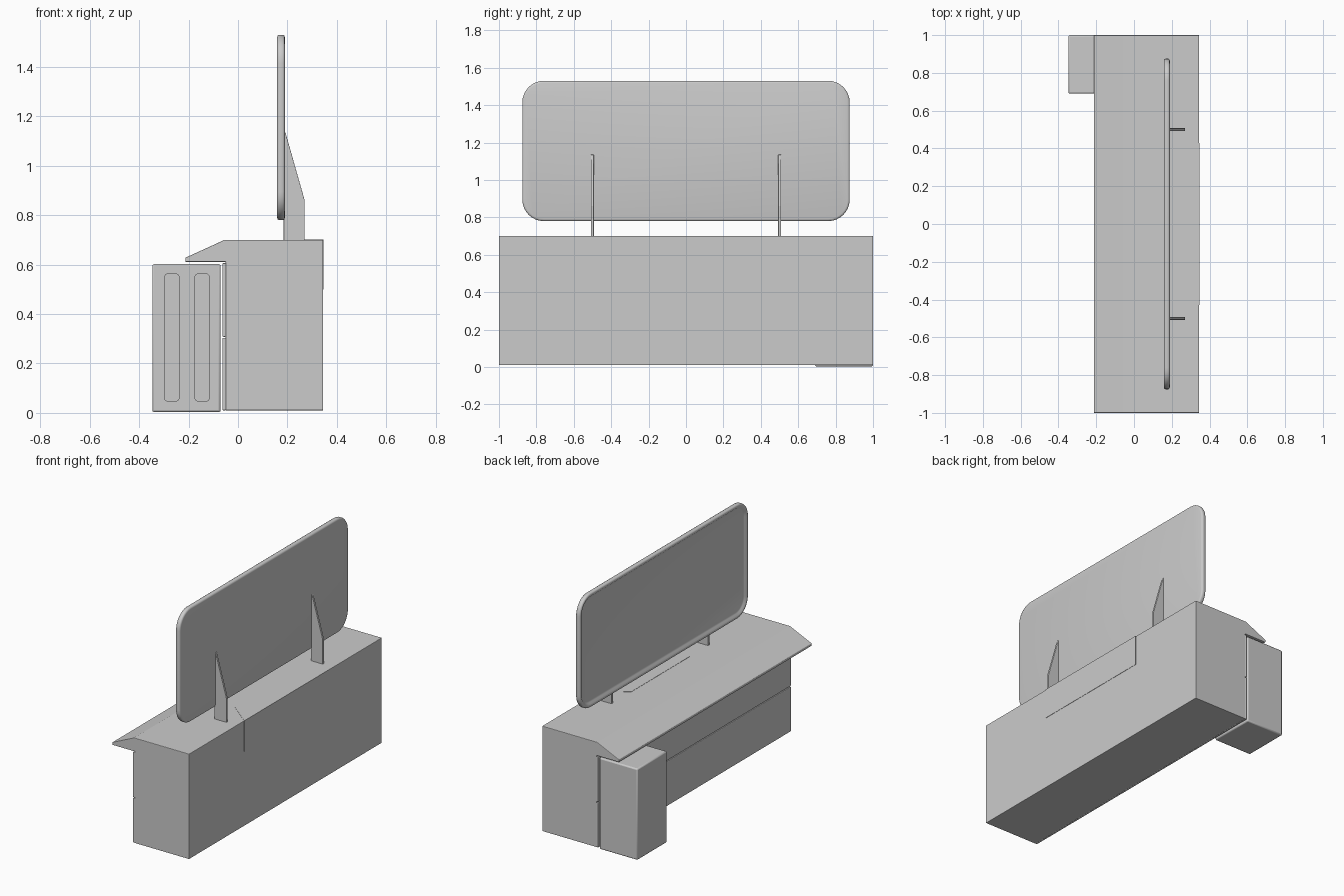
import bpy, bmesh, math

if "Cube" in bpy.data.objects:
    bpy.data.objects.remove(bpy.data.objects["Cube"])


def finish(name, bm, bevel=0.0, segments=2):
    bmesh.ops.recalc_face_normals(bm, faces=bm.faces)
    mesh = bpy.data.meshes.new(name)
    bm.to_mesh(mesh)
    bm.free()
    ob = bpy.data.objects.new(name, mesh)
    bpy.context.collection.objects.link(ob)
    if bevel:
        mod = ob.modifiers.new("bevel", 'BEVEL')
        mod.width, mod.segments = bevel, segments
        mod.limit_method = 'ANGLE'
    return ob


def smooth(ob, angle=35):
    bpy.ops.object.select_all(action='DESELECT')
    bpy.context.view_layer.objects.active = ob
    ob.select_set(True)
    bpy.ops.object.shade_smooth_by_angle(angle=math.radians(angle))


def prism(name, profile, y0, y1, bevel=0.0):
    """Extrude an (x, z) profile along y."""
    bm = bmesh.new()
    face = bm.faces.new([bm.verts.new((x, y0, z)) for x, z in profile])
    ext = bmesh.ops.extrude_face_region(bm, geom=[face])["geom"]
    bmesh.ops.translate(bm, vec=(0, y1 - y0, 0),
                        verts=[v for v in ext if isinstance(v, bmesh.types.BMVert)])
    return finish(name, bm, bevel)


def rect(x0, x1, z0, z1):
    return [(x0, z0), (x1, z0), (x1, z1), (x0, z1)]


def round_rect(w, h, r, n=8):
    """Rounded rectangle outline with half sizes w, h."""
    pts = []
    for k, (sx, sy) in enumerate([(1, 1), (-1, 1), (-1, -1), (1, -1)]):
        for i in range(n + 1):
            a = math.pi / 2 * (k + i / n)
            pts.append((sx * (w - r) + r * math.cos(a), sy * (h - r) + r * math.sin(a)))
    return pts


# Cabinet with sloping overhang along the user side
prism("cabinet_body", [(-0.05, 0.01), (0.345, 0.01), (0.345, 0.70), (-0.055, 0.70),
                       (-0.213, 0.628), (-0.213, 0.611), (-0.05, 0.611)], -1, 1, 0.003)

# Two long fascia panels under the overhang
for name, z0, z1 in (("lower_fascia", 0.01, 0.304), ("upper_fascia", 0.308, 0.606)):
    prism(name, rect(-0.063, -0.048, z0, z1), -1, 1, 0.004)

# Nearly flush inset hatch, tapering inward across the top
bm = bmesh.new()
outline = [(0.347, -0.43), (0.347, 0.43), (0.185, 0.30), (0.185, -0.30)]
rings = [[bm.verts.new((x, y, z)) for x, y in outline] for z in (0.50, 0.7015)]
bm.faces.new(rings[0])
bm.faces.new(rings[1])
for i in range(4):
    j = (i + 1) % 4
    bm.faces.new((rings[0][i], rings[0][j], rings[1][j], rings[1][i]))
finish("hatch_panel", bm)

# Side tower with two slots in its end
tower = prism("side_tower", rect(-0.347, -0.07, 0.003, 0.602), 0.69, 1.0, 0.008)
for i, x in enumerate((-0.268, -0.145)):
    bm = bmesh.new()
    ring = [bm.verts.new((x + px, 0.66, 0.305 + pz))
            for px, pz in round_rect(0.029, 0.257, 0.012, 4)]
    face = bm.faces.new(ring)
    ext = bmesh.ops.extrude_face_region(bm, geom=[face])["geom"]
    bmesh.ops.translate(bm, vec=(0, 0.05, 0),
                        verts=[v for v in ext if isinstance(v, bmesh.types.BMVert)])
    cutter = finish("slot_cutter_%d" % i, bm)
    cutter.hide_render = True
    cutter.hide_set(True)
    mod = tower.modifiers.new("slot", 'BOOLEAN')
    mod.object, mod.operation, mod.solver = cutter, 'DIFFERENCE', 'EXACT'
smooth(tower)

# Screen panel: nested rounded outlines given as (inset, x)
bm = bmesh.new()
steps = [(0.012, 0.190), (0.004, 0.188), (0.0, 0.182), (0.0, 0.167), (0.003, 0.161),
         (0.010, 0.158), (0.020, 0.160), (0.030, 0.168), (0.040, 0.171)]
rings = []
for inset, x in steps:
    rings.append([bm.verts.new((x, y, 1.155 + z)) for y, z in
                  round_rect(0.875 - inset, 0.375 - inset, 0.115 - inset)])
for a, b in zip(rings, rings[1:]):
    for i in range(len(a)):
        j = (i + 1) % len(a)
        bm.faces.new((a[i], a[j], b[j], b[i]))
bm.faces.new(rings[0])
bm.faces.new(rings[-1])
smooth(finish("screen_panel", bm), 50)

# Tapered support brackets
for side, y in (("near", -0.5), ("far", 0.5)):
    prism(side + "_bracket", [(0.185, 0.695), (0.27, 0.695), (0.27, 0.86),
                              (0.192, 1.135), (0.185, 1.135)], y - 0.007, y + 0.007, 0.001)
